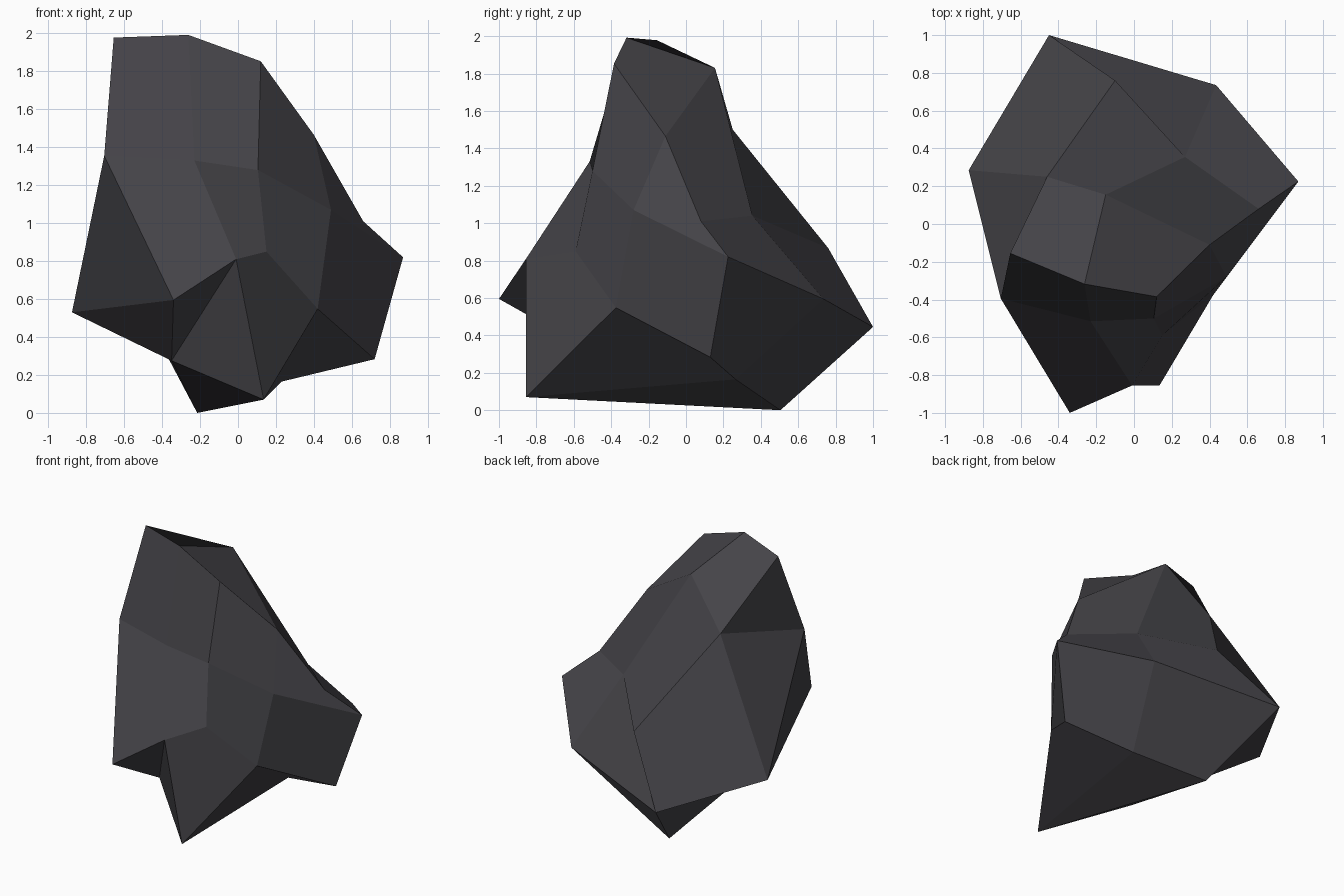
import bpy, bmesh

if "Cube" in bpy.data.objects:
    bpy.data.objects.remove(bpy.data.objects["Cube"])

# Rock: a cube lattice (3 x 3 x 3, hollow) pulled into an irregular boulder.
# Each layer lists its points front row to back row, left to right.
LAYERS = [
    # underside
    [(-.34, -1.0, .595), (-.01, -.855, .81), (.15, -.59, .85),
     (-.35, -.43, .275), (.135, -.855, .07), (.42, -.375, .548),
     (-.215, .505, 0), (.23, .265, .165), (.72, .13, .283)],
    # waist
    [(-.705, -.395, 1.355), (-.23, -.515, 1.33), (.105, -.50, 1.28),
     (-.875, .285, .53), None, (.49, -.28, 1.07),
     (-.45, 1.0, .445), (.435, .735, .595), (.87, .225, .82)],
    # crown
    [(-.655, -.155, 1.978), (-.262, -.318, 1.992), (.12, -.385, 1.853),
     (-.46, .25, 1.50), (-.15, .155, 1.83), (.40, -.11, 1.465),
     (-.10, .76, .867), (.27, .355, 1.04), (.66, .08, 1.01)],
]
# creases across the strongly bent quads
CREASES = [((1, 0, 0), (0, 1, 0)), ((1, 1, 0), (0, 2, 0)),
           ((0, 1, 0), (0, 2, 1)), ((0, 0, 1), (0, 1, 2)),
           ((0, 1, 1), (0, 0, 0))]

bm = bmesh.new()
grid = {}
for k, layer in enumerate(LAYERS):
    for n, co in enumerate(layer):
        if co:
            grid[n % 3, n // 3, k] = bm.verts.new(co)

# four quads on each of the six lattice sides
for axis in range(3):
    for side in (0, 2):
        for a in (0, 1):
            for b in (0, 1):
                quad = []
                for da, db in ((0, 0), (1, 0), (1, 1), (0, 1)):
                    key = [0, 0, 0]
                    key[axis] = side
                    key[(axis + 1) % 3] = a + da
                    key[(axis + 2) % 3] = b + db
                    quad.append(grid[tuple(key)])
                if side == 0:
                    quad.reverse()
                bm.faces.new(quad)

for p, q in CREASES:
    v, w = grid[p], grid[q]
    face = next(f for f in v.link_faces if w in f.verts)
    bmesh.utils.face_split(face, v, w)
bmesh.ops.recalc_face_normals(bm, faces=bm.faces)

mesh = bpy.data.meshes.new("rock")
bm.to_mesh(mesh)
bm.free()

# dark stone colour
stone = bpy.data.materials.new("dark grey stone")
stone.diffuse_color = (0.058, 0.056, 0.064, 1)
stone.use_nodes = True
stone.node_tree.nodes["Principled BSDF"].inputs["Base Color"].default_value = stone.diffuse_color
mesh.materials.append(stone)

rock = bpy.data.objects.new("rock", mesh)
bpy.context.collection.objects.link(rock)
